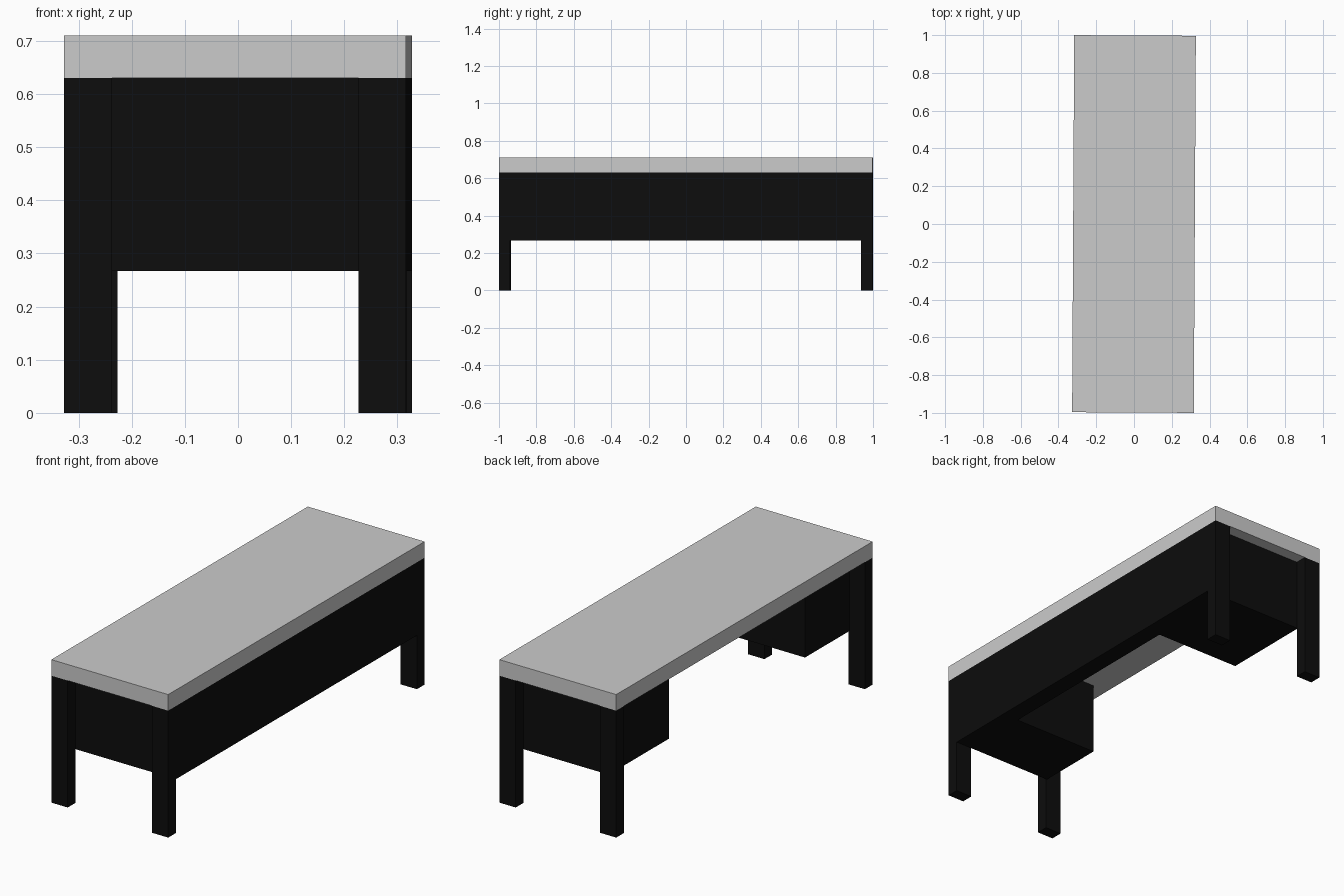
import bpy, bmesh
from mathutils import Matrix

if "Cube" in bpy.data.objects:
    bpy.data.objects.remove(bpy.data.objects["Cube"])

W, L = 0.322, 0.998          # half width and half length of the desk
LEG_X, LEG_Y = 0.09, 0.06    # leg section
TOP, UNDER, BASE = 0.71, 0.63, 0.267
TURN = Matrix.Rotation(-0.0055, 4, 'Z')   # the desk stands very slightly turned

black = bpy.data.materials.new("black_paint")
black.diffuse_color = (0.004, 0.004, 0.004, 1)
black.use_nodes = True
black.node_tree.nodes["Principled BSDF"].inputs["Base Color"].default_value = black.diffuse_color


def box(name, x, y, z, mat=None):
    """Axis-aligned box from (min, max) ranges, turned with the desk."""
    bm = bmesh.new()
    bmesh.ops.create_cube(bm, size=1)
    for v in bm.verts:
        for i, (lo, hi) in enumerate((x, y, z)):
            v.co[i] = lo if v.co[i] < 0 else hi
    bm.transform(TURN)
    mesh = bpy.data.meshes.new(name)
    bm.to_mesh(mesh)
    bm.free()
    if mat:
        mesh.materials.append(mat)
    obj = bpy.data.objects.new(name, mesh)
    bpy.context.collection.objects.link(obj)
    return obj


# Desk top
box("desk_top", (-W, W), (-L, L), (UNDER, TOP))

# Four corner legs
for sx, xname in ((-1, "left"), (1, "right")):
    for sy, yname in ((-1, "front"), (1, "back")):
        xs = sorted((sx * W, sx * (W - LEG_X)))
        ys = sorted((sy * L, sy * (L - LEG_Y)))
        box(f"{yname}_{xname}_leg", xs, ys, (0, UNDER), black)

# Full-length panel, flush with the outside of the right legs
inner_x, inner_y = W - LEG_X, L - LEG_Y
box("long_panel", (inner_x, W), (-inner_y, inner_y), (BASE, UNDER), black)

# Drawer pedestals either side of the knee space, the back one wider
box("front_pedestal", (-inner_x - 0.006, inner_x), (-inner_y, -0.59), (BASE, UNDER), black)
box("back_pedestal", (-inner_x - 0.006, inner_x), (0.47, inner_y), (BASE, UNDER), black)
